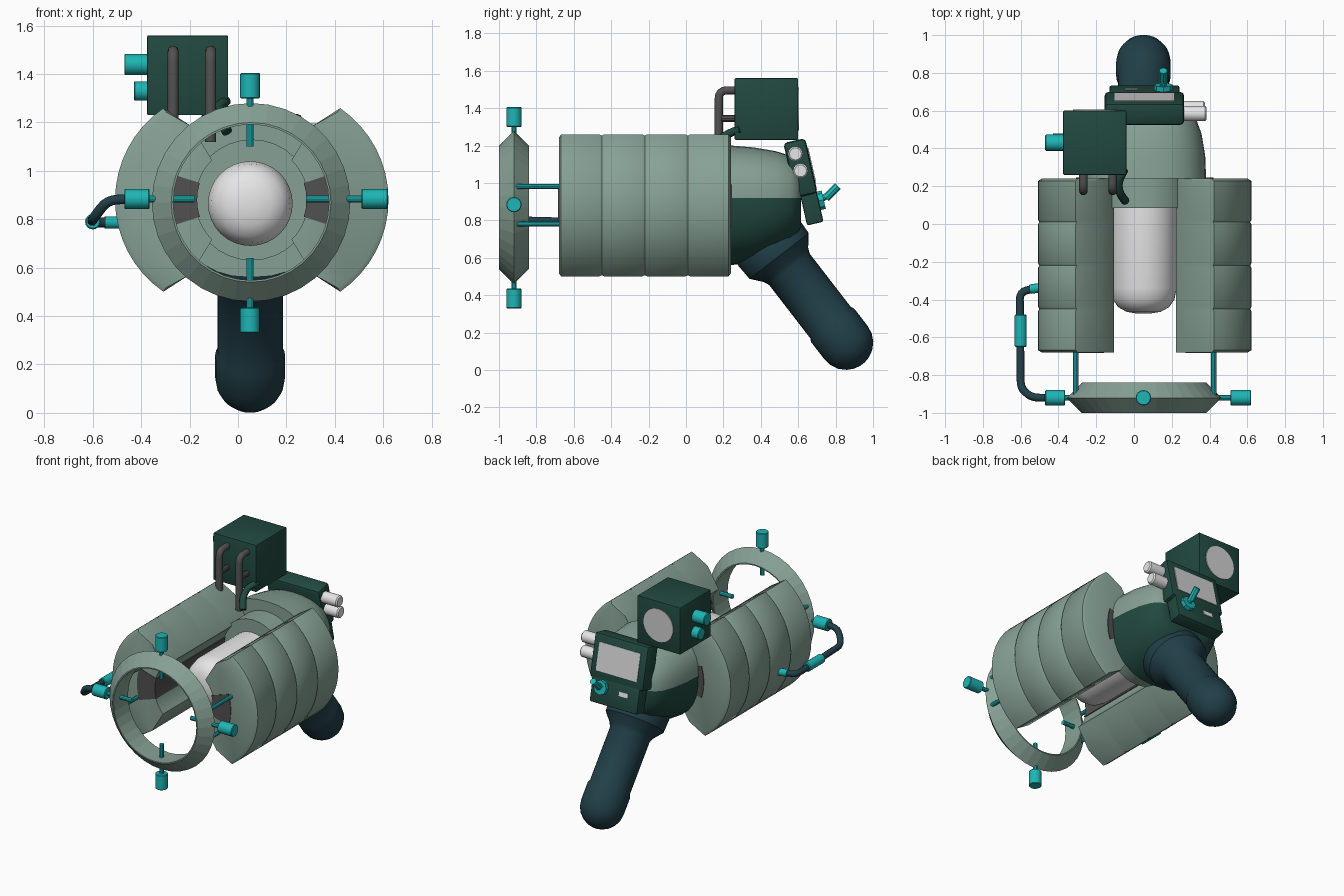
import bpy, bmesh, math
from mathutils import Vector, Matrix

if "Cube" in bpy.data.objects:
    bpy.data.objects.remove(bpy.data.objects["Cube"])

CX, CZ = 0.057, 0.88      # main axis of the device


def material(name, rgb):
    m = bpy.data.materials.new(name)
    m.diffuse_color = (*rgb, 1)
    m.use_nodes = True
    m.node_tree.nodes["Principled BSDF"].inputs["Base Color"].default_value = m.diffuse_color
    return m


SAGE = material("sage green", (0.24, 0.355, 0.30))
DARK = material("dark green", (0.015, 0.066, 0.05))
NAVY = material("deep navy", (0.015, 0.05, 0.066))
TEAL = material("teal", (0.013, 0.46, 0.46))
GREY = material("dark grey", (0.085, 0.082, 0.082))
WHITE = material("off white", (0.84, 0.83, 0.83))
SCREEN = material("screen grey", (0.64, 0.64, 0.64))


def finish(name, bm, mat, smooth=True):
    bmesh.ops.recalc_face_normals(bm, faces=bm.faces)
    me = bpy.data.meshes.new(name)
    bm.to_mesh(me)
    bm.free()
    ob = bpy.data.objects.new(name, me)
    bpy.context.collection.objects.link(ob)
    me.materials.append(mat)
    if smooth:
        bpy.ops.object.select_all(action='DESELECT')
        ob.select_set(True)
        bpy.context.view_layer.objects.active = ob
        bpy.ops.object.shade_smooth_by_angle(angle=math.radians(32))
    return ob


def loft(name, rings, mat, closed=False, smooth=True):
    """Skin a list of point loops; ends are capped unless closed."""
    bm = bmesh.new()
    vs = [[bm.verts.new(p) for p in r] for r in rings]
    n = len(rings[0])
    pairs = list(zip(vs, vs[1:])) + ([(vs[-1], vs[0])] if closed else [])
    for a, b in pairs:
        for i in range(n):
            j = (i + 1) % n
            bm.faces.new((a[i], a[j], b[j], b[i]))
    if not closed:
        bm.faces.new(vs[0])
        bm.faces.new(vs[-1])
    return finish(name, bm, mat, smooth)


def lathe(name, origin, axis, profile, mat, seg=24, sx=1.0, closed=False, smooth=True):
    """Revolve (radius, distance along axis) points about an axis."""
    d = Vector(axis).normalized()
    u = Vector((1, 0, 0)) if abs(d.x) < 0.9 else Vector((0, 1, 0))
    u = (u - d * u.dot(d)).normalized()
    v = d.cross(u)
    ang = [2 * math.pi * i / seg for i in range(seg)]
    rings = [[Vector(origin) + d * t + u * (r * sx * math.cos(a)) + v * (r * math.sin(a))
              for a in ang] for r, t in profile]
    return loft(name, rings, mat, closed, smooth)


def rod(name, p, q, r, mat, seg=16, bev=0.0):
    L = (Vector(q) - Vector(p)).length
    prof = [(r, 0), (r, L)]
    if bev:
        prof = [(r - bev, 0), (r, bev), (r, L - bev), (r - bev, L)]
    return lathe(name, p, Vector(q) - Vector(p), prof, mat, seg)


def box(name, size, loc, mat, rx=0.0, bevel=0.0):
    bm = bmesh.new()
    bmesh.ops.create_cube(bm, size=1, matrix=Matrix.Diagonal((*size, 1)))
    if bevel:
        bmesh.ops.bevel(bm, geom=bm.edges[:], offset=bevel, segments=2, profile=0.5, affect='EDGES')
    bm.transform(Matrix.Translation(loc) @ Matrix.Rotation(rx, 4, 'X'))
    return finish(name, bm, mat)


def hose(name, pts, r, mat):
    """Round tube through points with softened corners."""
    P = [Vector(p) for p in pts]
    path = [P[0]]
    for a, b, c in zip(P, P[1:], P[2:]):
        k = min(0.045, (a - b).length * 0.45, (c - b).length * 0.45)
        s, e = b + (a - b).normalized() * k, b + (c - b).normalized() * k
        path += [s * (1 - t) ** 2 + b * 2 * t * (1 - t) + e * t * t for t in (0, .25, .5, .75, 1)]
    path.append(P[-1])
    cu = bpy.data.curves.new(name, 'CURVE')
    cu.dimensions = '3D'
    cu.bevel_depth = r
    cu.bevel_resolution = 3
    cu.use_fill_caps = True
    sp = cu.splines.new('POLY')
    sp.points.add(len(path) - 1)
    for q, p in zip(sp.points, path):
        q.co = (*p, 1)
    ob = bpy.data.objects.new(name, cu)
    cu.materials.append(mat)
    bpy.context.collection.objects.link(ob)


# --- front ring, triangular section, with four capped prongs
lathe("front_ring", (CX - 0.003, -0.92, 0.87), (0, 1, 0),
      [(0.41, 0), (0.33, -0.08), (0.322, -0.08), (0.322, 0.08), (0.33, 0.08)],
      SAGE, seg=36, closed=True, smooth=False)
for tag, dx, dz, r0, r1, z in (("top", 0, 1, 0.43, 0.535, 0.87), ("bottom", 0, -1, 0.435, 0.54, 0.87),
                               ("left", -1, 0, 0.415, 0.52, 0.884), ("right", 1, 0, 0.46, 0.57, 0.884)):
    at = lambda r: (0.05 + dx * r, -0.92, z + dz * r)
    rod(tag + "_prong", at(0.23), at(r0 + 0.02), 0.015, TEAL, 10)
    rod(tag + "_prong_cap", at(r0), at(r1), 0.041, TEAL, 16, 0.004)

# --- two side pods, each a ribbed sector with a grey inner rail
cuts = [-0.68, -0.45, -0.22, 0.01, 0.24]
stations = [(cuts[0], 0.02)]
for a, b in zip(cuts, cuts[1:]):
    stations += [(a + 0.012, 0), (b - 0.012, 0), (b, 0.02 if b == cuts[-1] else 0.007)]


def pod_section(s, y, off):
    pts = []
    for i in range(17):                       # outer arc
        a = math.radians(-55.5 + 111 * i / 16)
        pts.append((0.105 + (0.46 - off) * math.cos(a), (0.46 - off) * math.sin(a)))
    pts.append((0.25, 0.305))                 # shallow upper shoulder
    for i in range(13):                       # hollow inner arc
        a = math.radians(45 - 90 * i / 12)
        pts.append((0.232 * math.cos(a), 0.232 * math.sin(a)))
    pts.append((0.25, -0.305))
    return [(CX + s * x, y, CZ + z) for x, z in pts]


def rail_section(s, y):
    pts = []
    for r, sign in ((0.226, 1), (0.365, -1)):
        for i in range(5):
            a = math.radians(sign * (-18 + 9 * i))
            pts.append((CX + s * r * math.cos(a), y, CZ + r * math.sin(a)))
    return pts


for s, tag in ((-1, "left"), (1, "right")):
    loft(tag + "_pod", [pod_section(s, y, o) for y, o in stations], SAGE)
    loft(tag + "_pod_rail", [rail_section(s, -0.684), rail_section(s, 0.245)], GREY)
    for z in (0.98, 0.78):                    # struts from ring to pod
        x = CX + s * 0.365
        rod(tag + "_strut", (x, -0.92, z), (x, -0.66, z), 0.014, TEAL, 10)

# --- pale core between the pods
lathe("core_capsule", (0.051, 0, 0.865), (0, 1, 0),
      [(0.03, -0.475), (0.09, -0.465), (0.135, -0.44), (0.163, -0.40), (0.175, -0.34), (0.175, 0.12)],
      WHITE, 32)
rod("core_mount", (CX, 0.085, CZ), (CX, 0.30, CZ), 0.25, SAGE, 32)

# --- rear housing: pale top, dark underside
rings = []
for y, rx, up, dn in ((0.24, 0.325, 0.28, 0.36), (0.36, 0.32, 0.27, 0.34), (0.48, 0.30, 0.25, 0.29),
                      (0.56, 0.27, 0.225, 0.24), (0.60, 0.235, 0.19, 0.2), (0.615, 0.19, 0.15, 0.16)):
    ring = []
    for i in range(32):
        a = 2 * math.pi * i / 32
        c, sn = math.cos(a), math.sin(a)
        ring.append((CX + rx * math.copysign(abs(c) ** 0.85, c), y,
                     0.92 + (up if sn > 0 else dn) * math.copysign(abs(sn) ** 0.85, sn)))
    rings.append(ring)
housing = loft("rear_housing", rings, SAGE)
housing.data.materials.append(DARK)
for f in housing.data.polygons:               # underside dark, front cap stays pale
    f.material_index = 1 if f.center.z < 0.92 and f.normal.y > -0.9 else 0

# --- slanted grip with collar and round end
tip = [(0.146 * math.cos(a), 0.655 + 0.146 * math.sin(a))
       for a in [math.radians(d) for d in (0, 18, 36, 54, 70, 84)]]
lathe("grip", (0.05, 0.455, 0.665), (0, 0.61, -0.79),
      [(0.17, -0.10), (0.205, -0.03), (0.20, 0.07), (0.15, 0.13), (0.137, 0.16), (0.137, 0.52), (0.146, 0.54)] + tip,
      NAVY, 28, sx=0.99)

# --- tilted control panel at the back
T = 0.224
N = Vector((0, math.cos(T), math.sin(T)))     # panel facing direction
upper, lower = Vector((0.055, 0.612, 1.08)), Vector((0.055, 0.668, 0.885))
box("panel_upper", (0.42, 0.12, 0.30), upper, DARK, T, 0.02)
box("panel_lower", (0.37, 0.09, 0.21), lower, DARK, T, 0.01)
box("panel_screen", (0.32, 0.008, 0.19), upper + N * 0.061, SCREEN, T)
box("panel_button", (0.07, 0.008, 0.03), lower + N * 0.046 + Vector((-0.07, 0, 0)), WHITE, T)
knob = lower + N * 0.04 + Vector((0.10, 0, 0.01))
rod("lever_base", knob, knob + N * 0.03, 0.05, TEAL, 8)
rod("lever", knob, knob + Vector((0, 0.06, 0.035)), 0.018, TEAL, 10)
rod("lever_handle", knob + Vector((0, 0.04, 0.015)), knob + Vector((0, 0.105, 0.08)), 0.022, TEAL, 8)
for y, z, x in ((0.585, 1.155, 0.385), (0.612, 1.065, 0.375)):
    rod("panel_side_plug", (0.24, y, z), (x, y, z), 0.04, WHITE, 16, 0.008)

# --- top box with round lens, side knobs and pipes
box("top_box", (0.335, 0.34, 0.33), (-0.208, 0.43, 1.395), DARK, 0, 0.006)
rod("top_box_lens", (-0.208, 0.59, 1.395), (-0.208, 0.605, 1.395), 0.115, SCREEN, 32)
rod("side_knob_large", (-0.36, 0.43, 1.44), (-0.47, 0.43, 1.44), 0.043, TEAL, 16, 0.004)
rod("side_knob_small", (-0.36, 0.44, 1.33), (-0.43, 0.44, 1.33), 0.04, TEAL, 16, 0.004)
hose("left_pipe", [(-0.268, 0.30, 1.495), (-0.268, 0.175, 1.495), (-0.268, 0.175, 1.16)], 0.023, GREY)
hose("right_pipe", [(-0.113, 0.30, 1.495), (-0.113, 0.175, 1.495), (-0.113, 0.175, 1.12)], 0.023, GREY)
for x in (-0.268, -0.113):
    rod("pipe_stub", (x, 0.175, 1.345), (x, 0.28, 1.345), 0.02, GREY, 10)
hose("box_bracket", [(-0.05, 0.29, 1.29), (-0.085, 0.22, 1.26), (-0.075, 0.16, 1.22), (-0.045, 0.12, 1.16)], 0.022, DARK)

# --- side hose from the ring to the left pod
hose("side_hose", [(-0.44, -0.92, 0.884), (-0.54, -0.92, 0.88), (-0.60, -0.87, 0.80),
                   (-0.605, -0.36, 0.787), (-0.52, -0.34, 0.787)], 0.021, NAVY)
rod("hose_sleeve", (-0.60, -0.65, 0.79), (-0.60, -0.48, 0.79), 0.032, TEAL, 16, 0.005)
rod("hose_end", (-0.55, -0.345, 0.787), (-0.48, -0.335, 0.787), 0.025, TEAL, 14)
